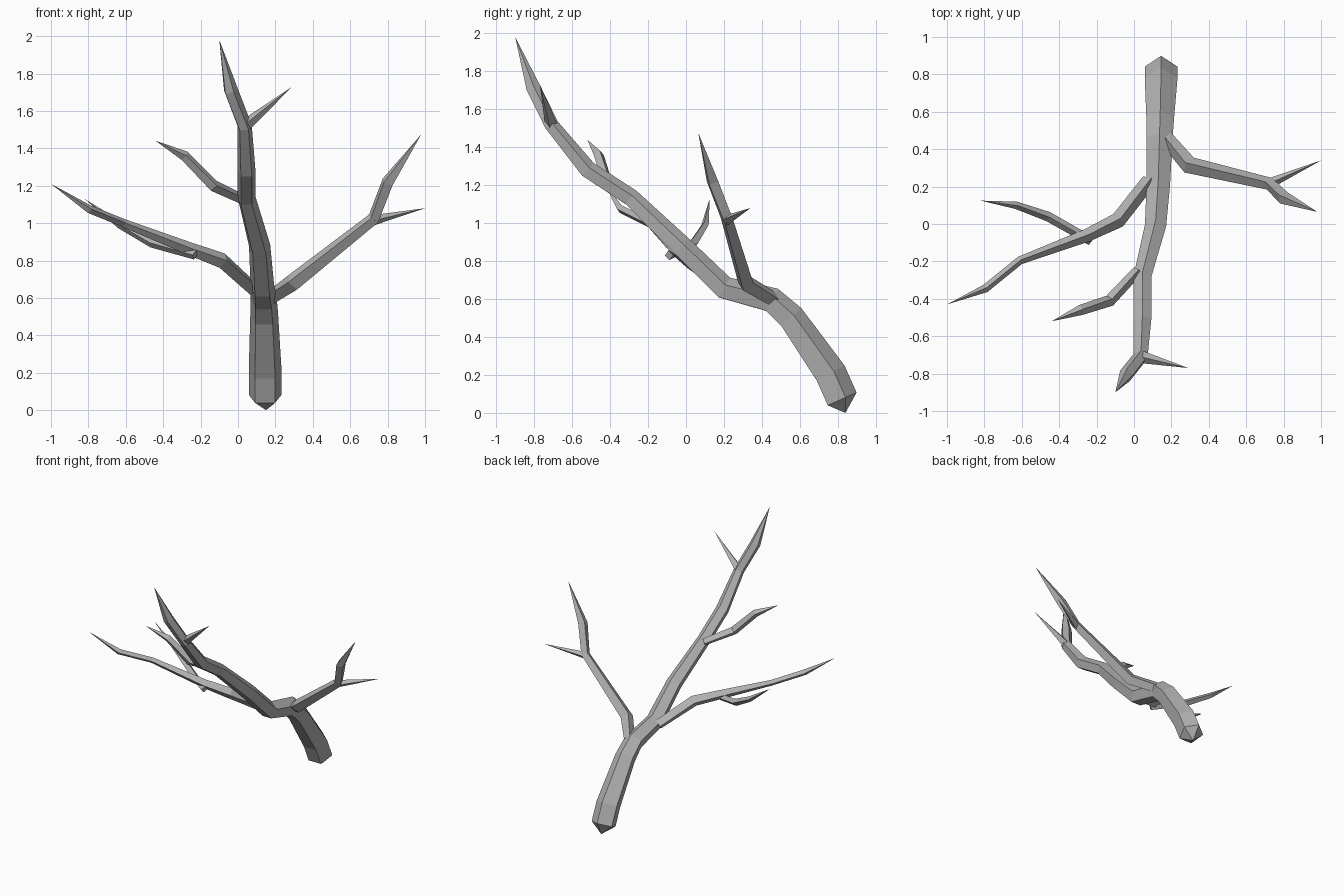
import bpy, bmesh, math
from mathutils import Vector

grey = bpy.data.materials.new("bark grey")
grey.diffuse_color = (0.45, 0.45, 0.45, 1)


def limb(name, path, sides, up=(0, 0.6, 0.8)):
    """Faceted tube along (x, y, z, radius); radius 0 makes a point."""
    bm = bmesh.new()
    pts = [Vector(p[:3]) for p in path]
    rad = [p[3] for p in path]
    n = len(path)
    rings = []
    for i in range(n):
        if rad[i] == 0:
            rings.append([bm.verts.new(pts[i])])
            continue
        a = i - 1 if i > 0 and rad[i - 1] > 0 else i
        b = min(i + 1, n - 1)
        t = Vector((0, 0, 0))
        if a != i:
            t += (pts[i] - pts[a]).normalized()
        if b != i:
            t += (pts[b] - pts[i]).normalized()
        t.normalize()
        u = Vector(up)
        u = (u - t * u.dot(t)).normalized()
        v = t.cross(u)
        rings.append([bm.verts.new(pts[i] + rad[i] * (
            u * math.cos(k * math.tau / sides) + v * math.sin(k * math.tau / sides)))
            for k in range(sides)])
    for r, s in zip(rings, rings[1:]):
        for k in range(sides):
            q = [r[k % len(r)], r[(k + 1) % sides % len(r)],
                 s[(k + 1) % sides % len(s)], s[k % len(s)]]
            bm.faces.new(list(dict.fromkeys(q)))
    if len(rings[0]) > 1:
        bm.faces.new(rings[0])
    bmesh.ops.recalc_face_normals(bm, faces=bm.faces)
    me = bpy.data.meshes.new(name)
    bm.to_mesh(me)
    bm.free()
    me.materials.append(grey)
    bpy.context.collection.objects.link(bpy.data.objects.new(name, me))


# Leaning main trunk, pointed at both ends
limb("trunk", [
    (0.15, 0.84, 0.0, 0), (0.145, 0.815, 0.07, 0.092), (0.145, 0.755, 0.205, 0.092),
    (0.14, 0.55, 0.50, 0.078), (0.137, 0.45, 0.59, 0.073), (0.13, 0.20, 0.655, 0.066),
    (0.115, -0.02, 0.87, 0.06), (0.045, -0.29, 1.13, 0.05), (0.045, -0.52, 1.28, 0.05),
    (0.035, -0.71, 1.515, 0.04), (-0.04, -0.805, 1.71, 0.04), (-0.10, -0.90, 1.98, 0)], 5)

# Right branch and its twig
limb("right_branch", [
    (0.17, 0.46, 0.60, 0.04), (0.295, 0.315, 0.685, 0.047), (0.725, 0.215, 1.025, 0.034),
    (0.80, 0.14, 1.22, 0.036), (0.98, 0.065, 1.475, 0)], 4, (0, 0, 1))
limb("right_twig", [(0.72, 0.215, 1.015, 0.028), (1.0, 0.34, 1.08, 0)], 4, (0, 0, 1))

# Left branch and its twig
limb("left_branch", [
    (0.08, 0.23, 0.65, 0.04), (-0.085, 0.02, 0.80, 0.042), (-0.25, -0.06, 0.86, 0.035),
    (-0.61, -0.195, 1.0, 0.022), (-0.795, -0.345, 1.075, 0.022), (-1.0, -0.43, 1.21, 0)],
    4, (0, 0, 1))
limb("left_twig", [
    (-0.23, -0.09, 0.83, 0.025), (-0.46, 0.04, 0.895, 0.026), (-0.63, 0.10, 0.99, 0.02),
    (-0.82, 0.125, 1.13, 0)], 4, (0, 0, 1))

# Upper left branch and top twig
limb("upper_left_branch", [
    (0.02, -0.25, 1.13, 0.028), (-0.13, -0.41, 1.20, 0.032), (-0.285, -0.46, 1.36, 0.028),
    (-0.44, -0.52, 1.44, 0)], 4, (0, 0, 1))
limb("top_twig", [(0.035, -0.71, 1.52, 0.034), (0.29, -0.77, 1.73, 0)], 4, (0, 0, 1))
